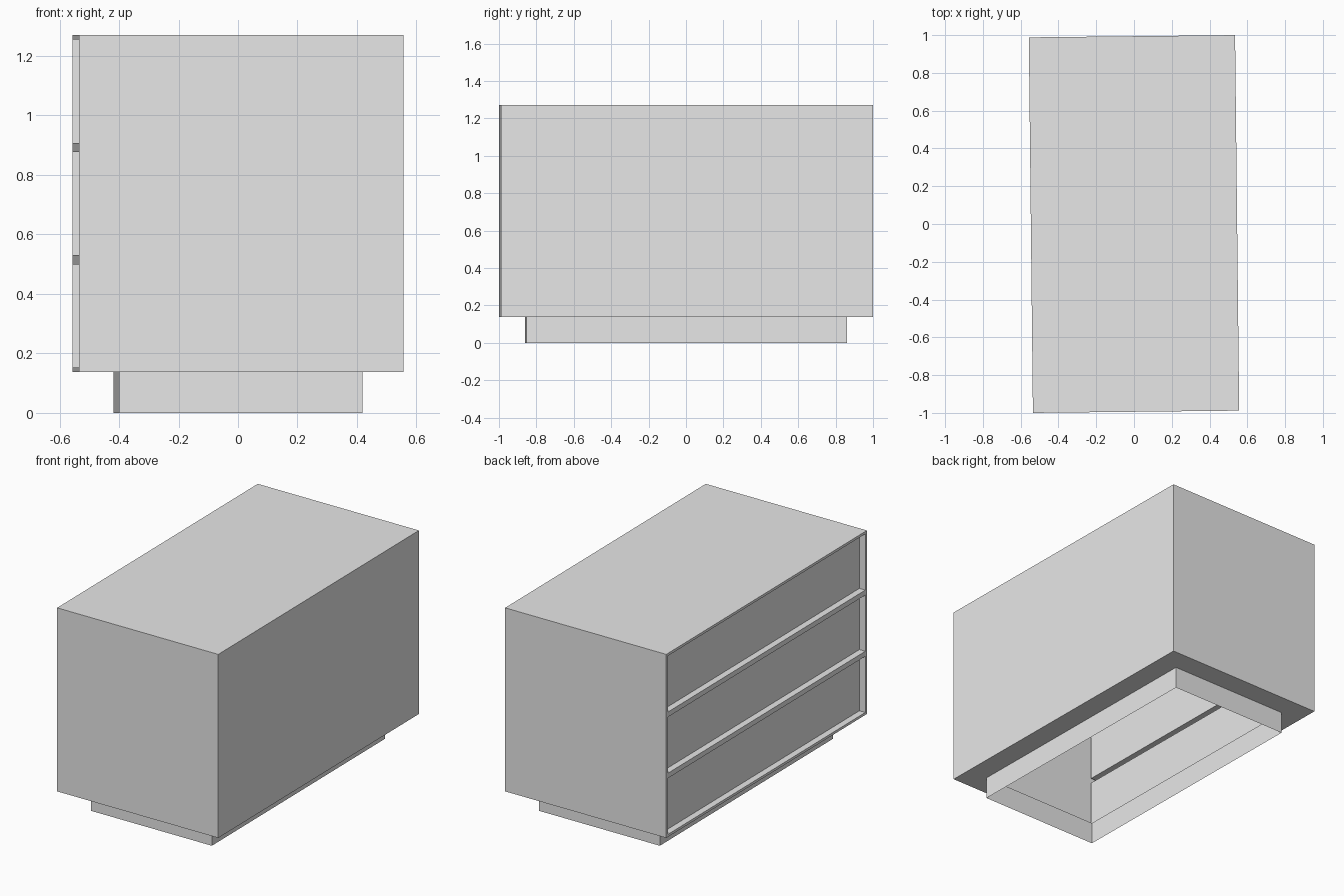
import bpy
import bmesh
from mathutils import Matrix, Vector

cube = bpy.data.objects.get("Cube")
if cube:
    bpy.data.objects.remove(cube, do_unlink=True)

WIDTH, LENGTH, TOP = 1.092, 1.988, 1.27
PLINTH = 0.137        # height and setback of the plinth
BORDER = 0.022        # frame around each drawer
DEPTH = 0.04          # drawer recess
TURN = 0.0109         # slight turn about z
DRAWERS = 3

grey = bpy.data.materials.new("light_grey")
grey.use_nodes = True
colour = (0.8, 0.8, 0.8, 1.0)
grey.diffuse_color = colour
grey.node_tree.nodes["Principled BSDF"].inputs["Base Color"].default_value = colour


def faces_towards(bm, direction):
    bm.normal_update()
    return [f for f in bm.faces if f.normal.dot(Vector(direction)) > 0.99]


# Cabinet body
bm = bmesh.new()
body = TOP - PLINTH
bmesh.ops.create_cube(bm, size=1, matrix=Matrix.Translation((0, 0, PLINTH + body / 2))
                      @ Matrix.Diagonal((WIDTH, LENGTH, body, 1)))

# Split the drawer side into equal rows
for i in range(1, DRAWERS):
    side = faces_towards(bm, (-1, 0, 0))
    parts = side + list({e for f in side for e in f.edges})
    parts += list({v for f in side for v in f.verts})
    bmesh.ops.bisect_plane(bm, geom=parts, plane_no=(0, 0, 1),
                           plane_co=(0, 0, PLINTH + body * i / DRAWERS))

# Recessed drawer panels
drawers = faces_towards(bm, (-1, 0, 0))
bmesh.ops.inset_individual(bm, faces=drawers, thickness=BORDER)
bmesh.ops.inset_individual(bm, faces=drawers, thickness=0, depth=-DEPTH)

# Hollow plinth, open underneath
base = faces_towards(bm, (0, 0, -1))
base = [f for f in base if f.calc_center_median().z < PLINTH + 0.001]
bmesh.ops.inset_region(bm, faces=base, thickness=PLINTH, use_even_offset=True)
bmesh.ops.inset_individual(bm, faces=base, thickness=0, depth=PLINTH)
bmesh.ops.delete(bm, geom=base, context='FACES')

mesh = bpy.data.meshes.new("drawer_cabinet")
bm.to_mesh(mesh)
bm.free()
mesh.materials.append(grey)
cabinet = bpy.data.objects.new("drawer_cabinet", mesh)
cabinet.rotation_euler.z = TURN
bpy.context.collection.objects.link(cabinet)
